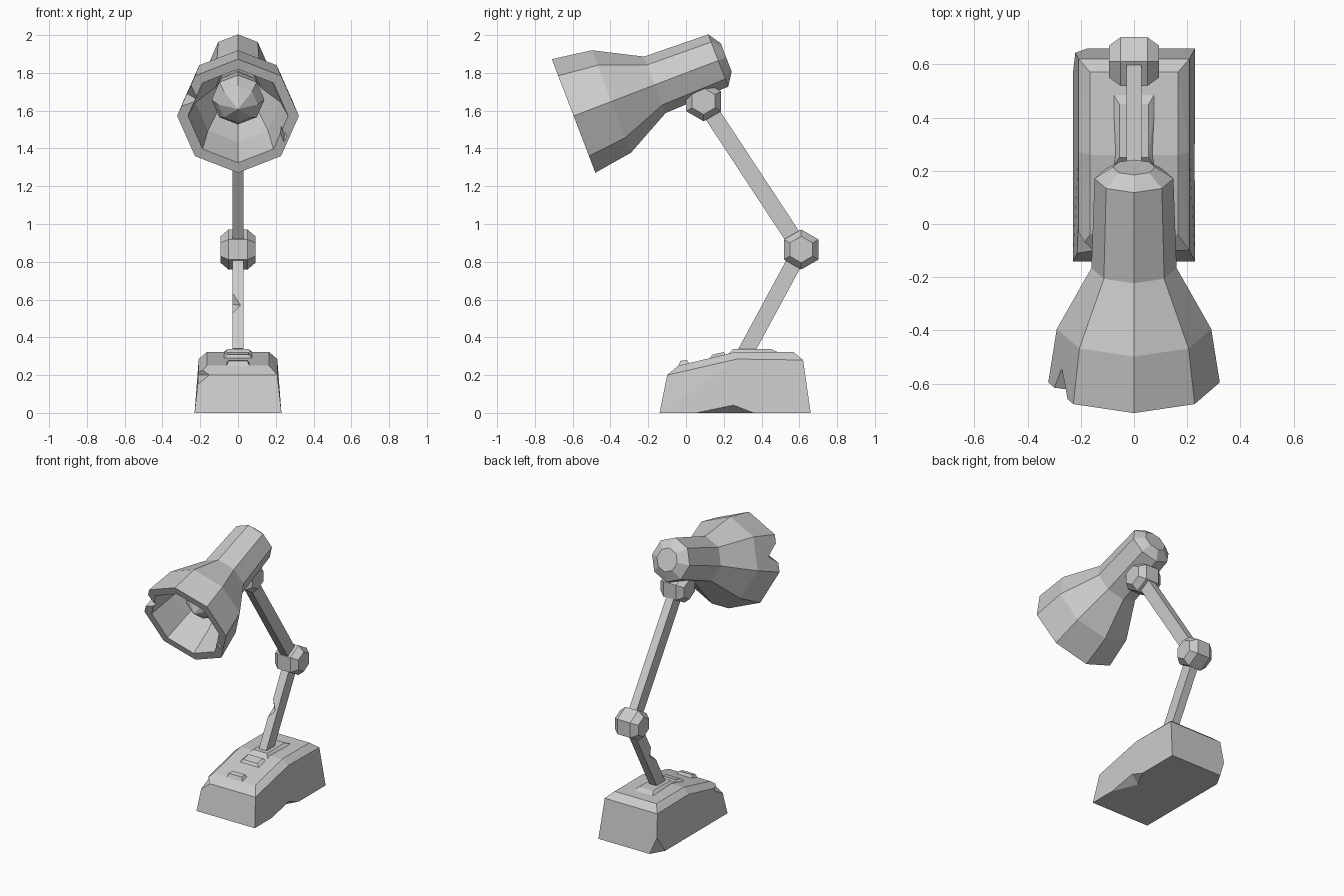
import bpy, bmesh, math
from mathutils import Vector

if "Cube" in bpy.data.objects:
    bpy.data.objects.remove(bpy.data.objects["Cube"])

GREY = (0.6, 0.6, 0.6, 1)
grey = bpy.data.materials.new("light_grey")
grey.use_nodes = True
grey.diffuse_color = GREY
grey.node_tree.nodes["Principled BSDF"].inputs["Base Color"].default_value = GREY


def finish(name, bm):
    bmesh.ops.recalc_face_normals(bm, faces=bm.faces)
    mesh = bpy.data.meshes.new(name)
    bm.to_mesh(mesh)
    bm.free()
    mesh.materials.append(grey)
    ob = bpy.data.objects.new(name, mesh)
    bpy.context.collection.objects.link(ob)
    return ob


def lathe(name, profile, origin, axis, up, sides):
    """Faceted solid of revolution; profile is (distance, radius)."""
    origin, axis, up = Vector(origin), Vector(axis), Vector(up)
    side = axis.cross(up)
    bm = bmesh.new()
    rings = []
    for t, r in profile:
        angles = [math.tau * i / sides for i in range(sides)]
        rings.append([bm.verts.new(origin + axis * t + (up * math.cos(a) + side * math.sin(a)) * r)
                      for a in angles])
    for a, b in zip(rings, rings[1:]):
        for i in range(sides):
            j = (i + 1) % sides
            bm.faces.new((a[i], a[j], b[j], b[i]))
    for k in (0, -1):
        if profile[k][1] > 0:
            bm.faces.new(rings[k])
    bmesh.ops.remove_doubles(bm, verts=bm.verts, dist=0.0001)
    return finish(name, bm)


def hull(name, points):
    """Convex solid around the points."""
    bm = bmesh.new()
    for p in points:
        bm.verts.new(p)
    bmesh.ops.convex_hull(bm, input=bm.verts)
    bmesh.ops.dissolve_limit(bm, angle_limit=0.02, verts=bm.verts, edges=bm.edges)
    return finish(name, bm)


def mirrored(half_width, yz):
    return [(s * half_width, y, z) for s in (-1, 1) for y, z in yz]


def chip(target, points):
    """Break a small wedge out of a part."""
    cutter = hull("chip_cutter", points)
    cutter.hide_render = True
    mod = target.modifiers.new("chip", 'BOOLEAN')
    mod.operation = 'DIFFERENCE'
    mod.solver = 'EXACT'
    mod.object = cutter
    bpy.context.view_layer.objects.active = target
    bpy.ops.object.modifier_apply(modifier=mod.name)
    bpy.data.objects.remove(cutter)


def bar(name, start, end, depth, half_width):
    a, b = Vector(start), Vector(end)
    d = (b - a).normalized()
    n = Vector((-d.y, d.x)) * depth / 2
    return hull(name, mirrored(half_width, [a + n, a - n, b + n, b - n]))


# Base: flared foot, shoulder line and bevelled top
base = hull("base",
            mirrored(0.23, [(-0.14, 0), (0.66, 0)])
            + mirrored(0.208, [(-0.10, 0.20), (0.27, 0.285), (0.62, 0.28)])
            + mirrored(0.165, [(-0.04, 0.25), (0.26, 0.322), (0.57, 0.322)]))
chip(base, [(0.25, -0.04, -0.01), (0.25, 0.42, -0.01), (0.25, 0.26, 0.055), (0.14, 0.22, -0.01)])
chip(base, [(-0.25, -0.16, 0.10), (-0.13, -0.13, 0.20), (-0.19, -0.09, 0.27), (-0.23, 0.01, 0.20)])
chip(base, [(-0.25, 0.52, -0.01), (-0.16, 0.68, -0.01), (-0.25, 0.68, -0.01), (-0.23, 0.67, 0.2)])

# Raised plate under the arm, wedge and button
hull("arm_plate", mirrored(0.085, [(0.21, 0.30), (0.50, 0.315)])
     + mirrored(0.055, [(0.25, 0.338), (0.45, 0.338)]))
hull("wedge_switch", mirrored(0.085, [(0.12, 0.28), (0.21, 0.30)])
     + mirrored(0.055, [(0.14, 0.308), (0.20, 0.322)]))
hull("button", mirrored(0.065, [(-0.045, 0.24), (0.02, 0.255)])
     + mirrored(0.05, [(-0.03, 0.275), (0.005, 0.281)]))

# Arms
ELBOW, NECK = (0.61, 0.865), (0.093, 1.65)
lower_arm = bar("lower_arm", (0.315, 0.32), ELBOW, 0.085, 0.029)
chip(lower_arm, [(-0.06, 0.34, 0.48), (-0.06, 0.46, 0.70), (0.015, 0.40, 0.57), (-0.04, 0.46, 0.575)])
bar("upper_arm", ELBOW, NECK, 0.088, 0.029)

# Hexagonal joints
for name, (y, z) in (("elbow_joint", ELBOW), ("neck_joint", NECK)):
    lathe(name, [(-0.093, 0.07), (-0.05, 0.106), (0.05, 0.106), (0.093, 0.07)],
          (0, y, z), (1, 0, 0), (0, 0, 1), 6)

# Shade: hollow eight-sided bell tilted forward
RIM, AXIS, UP = (0, -0.595, 1.572), (0, 0.934, 0.358), (0, -0.358, 0.934)
shade = lathe("shade", [(0.865, 0.08), (0.82, 0.148), (0.46, 0.16), (0.215, 0.29), (0, 0.322),
                        (0, 0.265), (0.2, 0.225), (0.42, 0.12), (0.5, 0.1)],
              RIM, AXIS, UP, 8)
chip(shade, [(-0.33, -0.63, 1.60), (-0.24, -0.72, 1.76), (-0.27, -0.54, 1.69), (-0.20, -0.64, 1.65)])
chip(shade, [(0.27, -0.60, 1.42), (0.19, -0.60, 1.54), (0.25, -0.50, 1.52), (0.24, -0.56, 1.40)])

# Bulb
lathe("bulb", [(0.1, 0), (0.17, 0.105), (0.24, 0.14), (0.34, 0.12), (0.51, 0.06)], RIM, AXIS, UP, 8)
